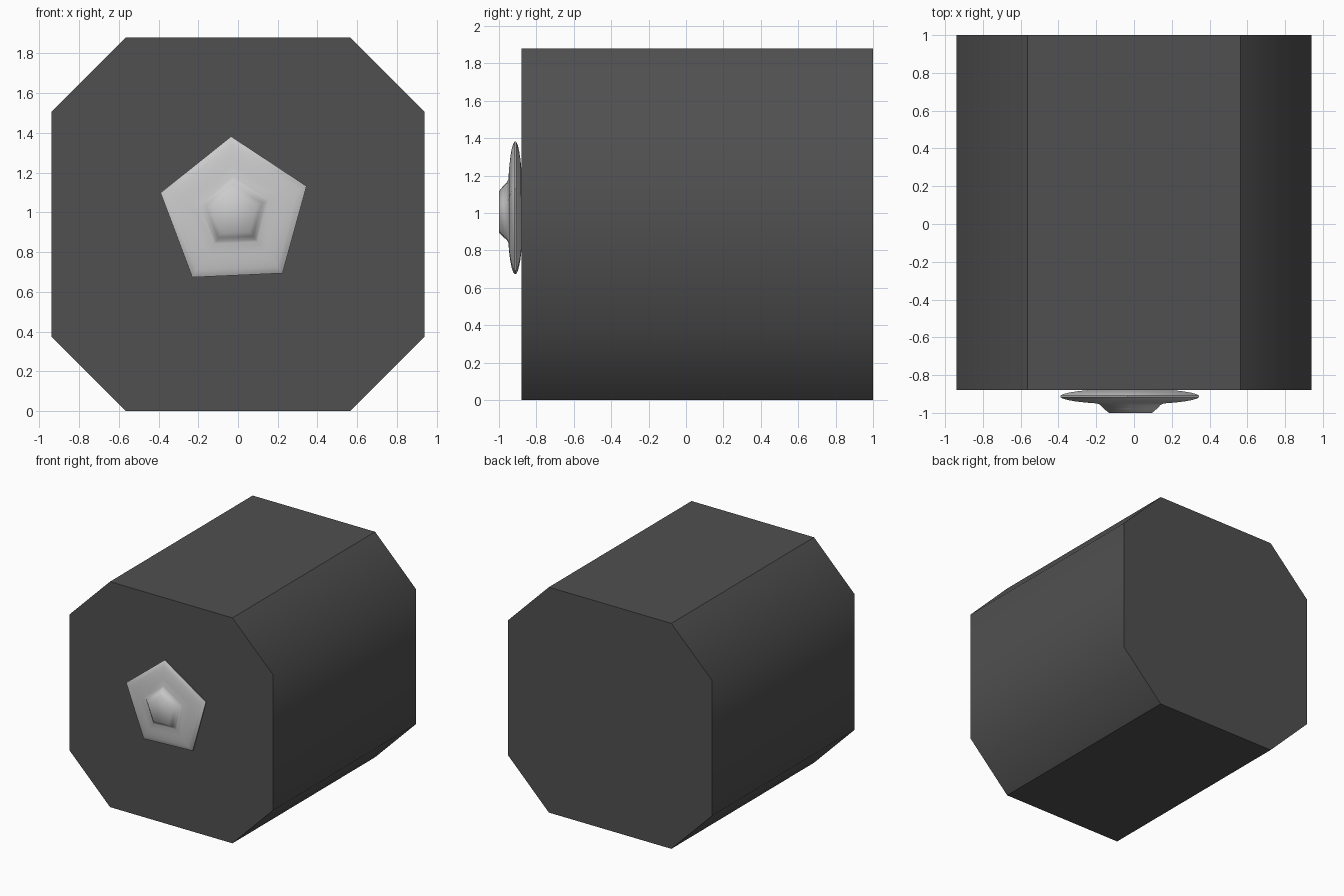
import bpy, bmesh, math

if "Cube" in bpy.data.objects:
    bpy.data.objects.remove(bpy.data.objects["Cube"])


def finish(name, bm):
    bmesh.ops.recalc_face_normals(bm, faces=bm.faces)
    mesh = bpy.data.meshes.new(name)
    bm.to_mesh(mesh)
    bm.free()
    obj = bpy.data.objects.new(name, mesh)
    bpy.context.collection.objects.link(obj)
    return obj


def bridge(bm, rings):
    # Skin consecutive rings and cap both ends
    n = len(rings[0])
    for a, b in zip(rings, rings[1:]):
        for i in range(n):
            j = (i + 1) % n
            bm.faces.new((a[i], a[j], b[j], b[i]))
    bm.faces.new(rings[0])
    bm.faces.new(rings[-1])


# Body: square prism with broad 45 degree chamfers
H, C, MID = 0.94, 0.565, 0.94
outline = [(C, H), (H, C), (H, -C), (C, -H), (-C, -H), (-H, -C), (-H, C), (-C, H)]
bm = bmesh.new()
bridge(bm, [[bm.verts.new((x, y, MID + z)) for x, z in outline] for y in (-0.88, 1.0)])
bm.normal_update()
for f in bm.faces:
    f.smooth = True
# Sides blend softly into chamfers; ends, top and bottom stay crisp
for e in bm.edges:
    e.smooth = all(abs(f.normal.x) > 0.5 for f in e.link_faces)
body = finish("body", bm)
dark = bpy.data.materials.new("dark_grey")
dark.diffuse_color = (0.08, 0.08, 0.08, 1)
dark.use_nodes = True
dark.node_tree.nodes["Principled BSDF"].inputs["Base Color"].default_value = dark.diffuse_color
body.data.materials.append(dark)

# Front knob: five-sided turning, lens-shaped disc with a flared boss
CY, A, R = -0.913, 0.042, 0.388
profile = []
for k in range(13):
    t = math.radians(-75 + k * (75 + 61.5) / 12)
    profile.append((CY - A * math.sin(t), R * math.cos(t)))
profile += [(-0.958, 0.168), (-0.978, 0.148), (-1.0, 0.12)]
bm = bmesh.new()
rings = []
for y, r in profile:
    angles = [math.radians(92.6 + 72 * i) for i in range(5)]
    rings.append([bm.verts.new((-0.017 + r * math.cos(a), y, 0.996 + r * math.sin(a)))
                  for a in angles])
bridge(bm, rings)
knob = finish("front_knob", bm)
bpy.context.view_layer.objects.active = knob
knob.select_set(True)
bpy.ops.object.shade_smooth_by_angle(angle=math.radians(50))
